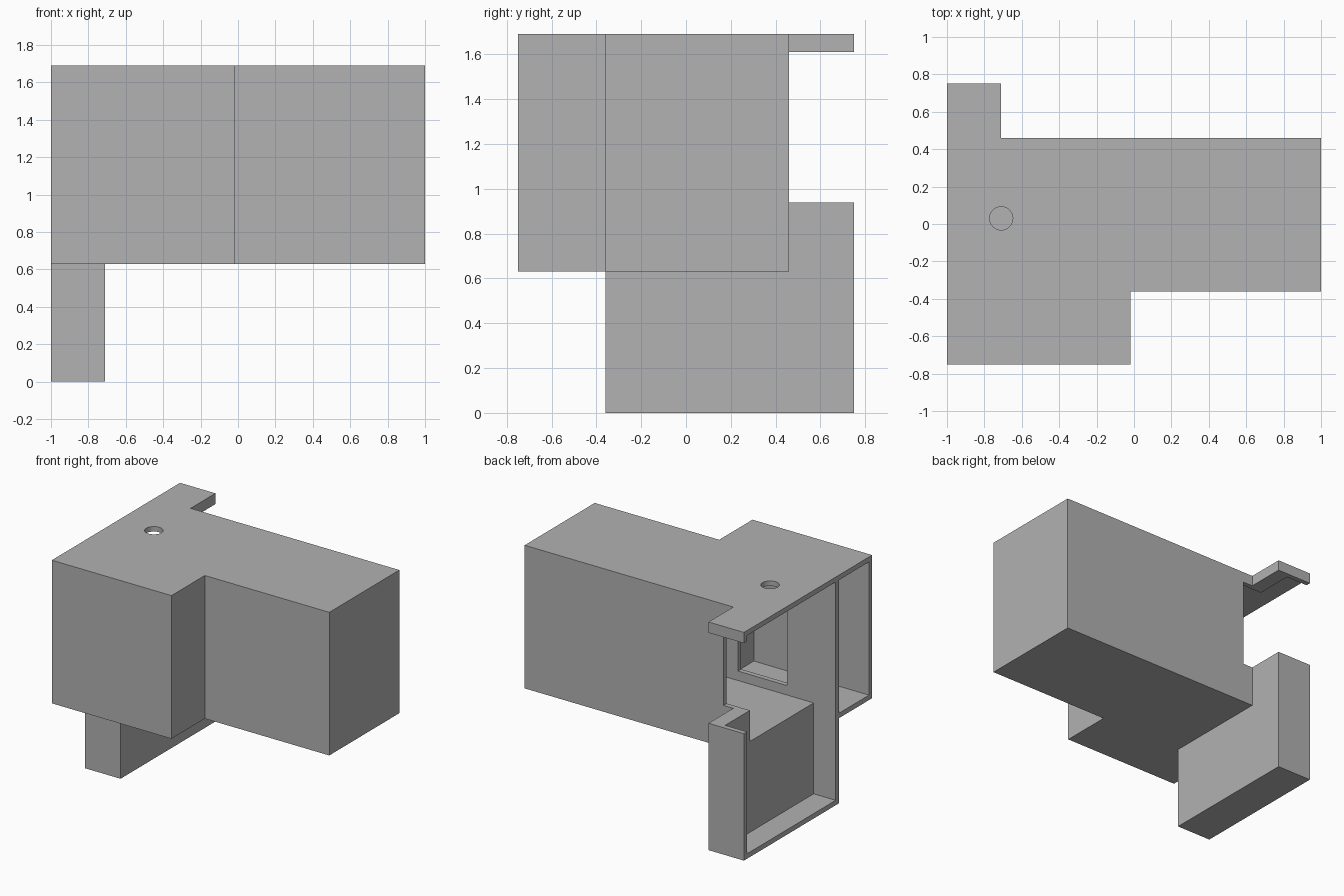
import bpy
import bmesh
from mathutils import Vector

default = bpy.data.objects.get("Cube")
if default:
    bpy.data.objects.remove(default, do_unlink=True)

grey = bpy.data.materials.new("plain grey")
grey.use_nodes = True
tone = (0.445, 0.445, 0.445, 1)
grey.diffuse_color = tone
grey.node_tree.nodes["Principled BSDF"].inputs["Base Color"].default_value = tone


def prism(name, plan, low, high):
    """Extrude a plan outline from one height to another."""
    bm = bmesh.new()
    base = bm.faces.new([bm.verts.new((x, y, low)) for x, y in plan])
    grown = bmesh.ops.extrude_face_region(bm, geom=[base])["geom"]
    moved = [v for v in grown if isinstance(v, bmesh.types.BMVert)]
    bmesh.ops.translate(bm, verts=moved, vec=Vector((0, 0, high - low)))
    bmesh.ops.recalc_face_normals(bm, faces=bm.faces)
    mesh = bpy.data.meshes.new(name)
    bm.to_mesh(mesh)
    bm.free()
    mesh.materials.append(grey)
    obj = bpy.data.objects.new(name, mesh)
    bpy.context.collection.objects.link(obj)
    return obj


def box(name, x, y, z):
    plan = [(x[0], y[0]), (x[1], y[0]), (x[1], y[1]), (x[0], y[1])]
    return prism(name, plan, *z)


def combine(target, tool, operation):
    """Apply a boolean and discard the helper."""
    tool.hide_render = True
    mod = target.modifiers.new(tool.name, "BOOLEAN")
    mod.operation = operation
    mod.solver = "EXACT"
    mod.object = tool
    bpy.ops.object.select_all(action="DESELECT")
    bpy.context.view_layer.objects.active = target
    target.select_set(True)
    bpy.ops.object.modifier_apply(modifier=mod.name)
    bpy.data.objects.remove(tool, do_unlink=True)


wall = 0.037
left, right, leg_right, end = -1, 1, -0.71, -1.1
front, step, back, tail = -0.75, -0.36, 0.46, 0.75
base, top = 0.63, 1.69
roof = top - wall
ledge = -0.82

# Stepped upper body with its rear tab, and the leg below it
plan = [(left, front), (-0.02, front), (-0.02, step), (right, step),
        (right, back), (leg_right, back), (leg_right, tail), (left, tail)]
shell = prism("housing_shell", plan, base, top)
combine(shell, box("leg", (left, leg_right), (step, tail), (0, 0.94)), "UNION")

# Hollow rooms, open on the side
hollows = {
    "main_room": ((-0.9, right - wall), (step + wall, back - wall), (0.71, roof)),
    "side_pocket": ((end, ledge), (step + wall, tail - wall), (wall, roof)),
    "front_room": ((end, -0.02 - wall), (front + wall, step), (base + wall, roof)),
    "inner_window": ((-0.6, -0.2), (-0.5, -0.2), (0.78, 1.54)),
    "rear_opening": ((end, -0.63), (0.4, 0.9), (0.94, 1.61)),
}
for name, spans in hollows.items():
    combine(shell, box(name, *spans), "DIFFERENCE")

# Round hole through the roof
bpy.ops.mesh.primitive_cylinder_add(vertices=48, radius=0.062, depth=0.2,
                                    location=(leg_right, 0.03, top))
hole = bpy.context.object
hole.name = "roof_hole"
hole.data.materials.append(grey)
combine(shell, hole, "DIFFERENCE")

# Crisp flat walls with a smooth hole rim
bpy.ops.object.select_all(action="DESELECT")
bpy.context.view_layer.objects.active = shell
shell.select_set(True)
bpy.ops.object.shade_smooth_by_angle()
